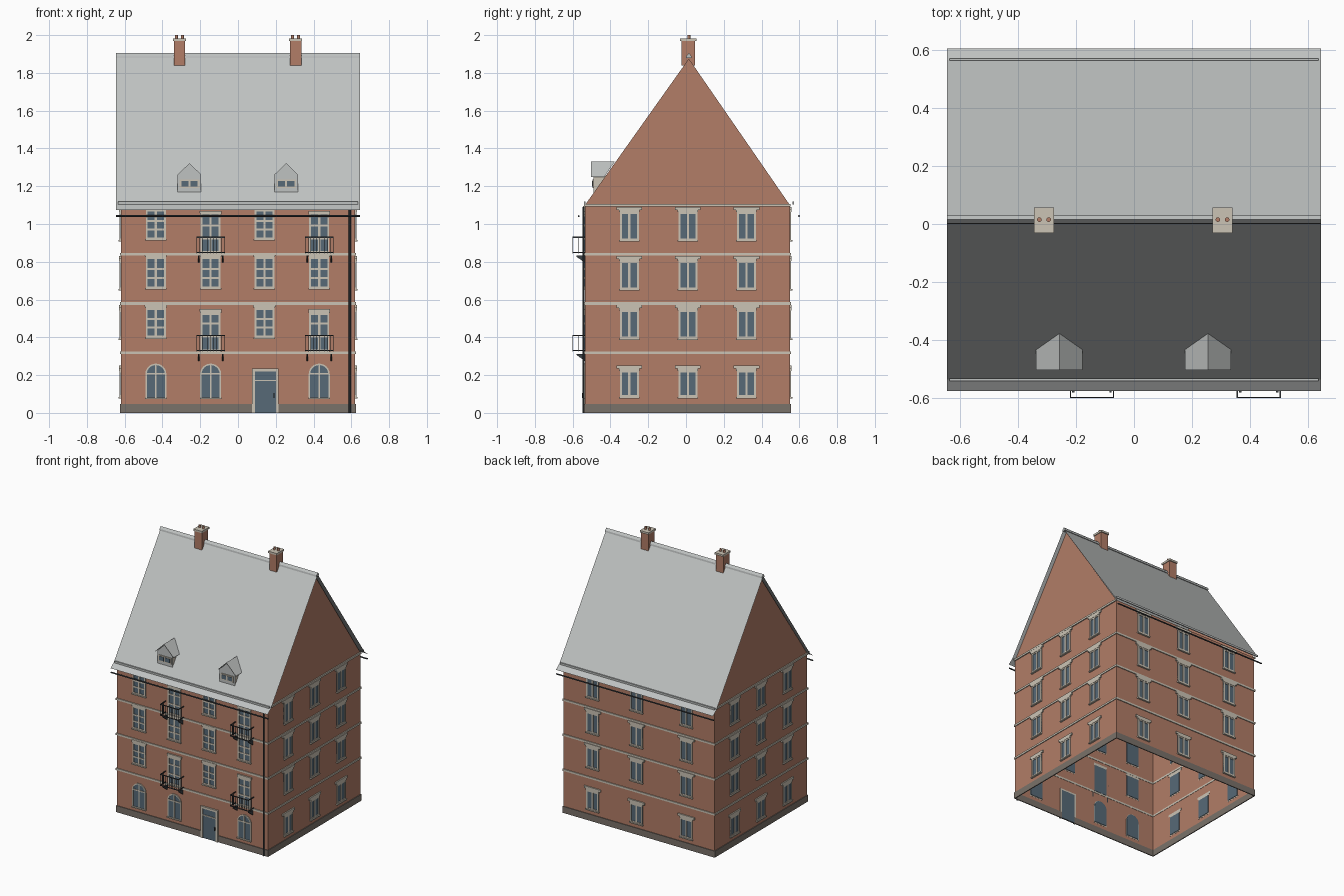
import bpy, bmesh, math
from mathutils import Matrix, Vector

if "Cube" in bpy.data.objects:
    bpy.data.objects.remove(bpy.data.objects["Cube"])

COLOURS = {
    "brick": (0.445, 0.205, 0.135), "roof_grey": (0.52, 0.54, 0.535),
    "trim_cream": (0.60, 0.55, 0.46), "glass_blue": (0.095, 0.142, 0.185),
    "plinth_stone": (0.195, 0.168, 0.144), "dark_metal": (0.045, 0.053, 0.06),
}
MATS = {}
for n, c in COLOURS.items():
    MATS[n] = bpy.data.materials.new(n)
    MATS[n].diffuse_color = (*c, 1)

parts = {}            # name -> (bmesh, material names)
I = Matrix.Identity(4)


def part(name, *mats):
    if name not in parts:
        parts[name] = (bmesh.new(), mats)
    return parts[name][0]


def box(bm, x0, x1, y0, y1, z0, z1, m=I):
    c = Vector(((x0 + x1) / 2, (y0 + y1) / 2, (z0 + z1) / 2))
    s = Matrix.Diagonal((x1 - x0, y1 - y0, z1 - z0, 1))
    bmesh.ops.create_cube(bm, size=1, matrix=m @ Matrix.Translation(c) @ s)


def prism(bm, pts, y0, y1, m=I):
    """Extrude an (x, z) outline along y."""
    a = [bm.verts.new(m @ Vector((x, y0, z))) for x, z in pts]
    b = [bm.verts.new(m @ Vector((x, y1, z))) for x, z in pts]
    fs = [bm.faces.new(a), bm.faces.new(b[::-1])]
    for i in range(len(pts)):
        j = (i + 1) % len(pts)
        fs.append(bm.faces.new((a[j], a[i], b[i], b[j])))
    bmesh.ops.recalc_face_normals(bm, faces=fs)


def tube(bm, r, p, q, sides=8):
    p, q = Vector(p), Vector(q)
    d = q - p
    m = Matrix.Translation((p + q) / 2) @ d.to_track_quat('Z', 'Y').to_matrix().to_4x4()
    bmesh.ops.create_cone(bm, cap_ends=True, segments=sides, radius1=r, radius2=r,
                          depth=d.length, matrix=m)


# Main dimensions
X, YF, YB, YR, EAVE = 0.62, -0.535, 0.55, 0.015, 1.10


def wall(angle, x, y):
    return Matrix.Translation((x, y, 0)) @ Matrix.Rotation(math.radians(angle), 4, 'Z')


FRONT, BACK = wall(0, 0, YF), wall(180, 0, YB)
RIGHT, LEFT = wall(90, X, 0), wall(-90, -X, 0)

# Shell walls, open underneath, with gables
bm = part("walls", "brick")
for y in (YF, YB):
    bm.faces.new([bm.verts.new(v) for v in
                  ((-X, y, 0), (X, y, 0), (X, y, EAVE), (-X, y, EAVE))])
for x in (-X, X):
    bm.faces.new([bm.verts.new((x, y, z)) for y, z in
                  ((YF, 0), (YB, 0), (YB, EAVE), (YR, 1.875), (YF, EAVE))])

# Plinth, floor bands and side cornices
for m, a, b in ((FRONT, -X, X), (BACK, -X, X), (RIGHT, YF, YB), (LEFT, -YB, -YF)):
    box(part("plinth", "plinth_stone"), a - .005, b + .005, -.005, .002, 0, .048, m)
    for z in (.32, .58, .84):
        box(part("floor_bands", "trim_cream"), a - .006, b + .006, -.006, .002, z - .008, z + .006, m)
    if m in (RIGHT, LEFT):
        box(part("cornices", "trim_cream"), a - .004, b + .004, -.008, .002, 1.093, 1.107, m)


def window(m, u, z0, z1, w=.05, bars=(), lintel=.068, head=.028):
    """Glazed window with frame, mullion, transoms, lintel and sill."""
    f, d = part("window_frames", "trim_cream"), -.007
    box(part("window_glass", "glass_blue"), u - w, u + w, -.003, .004, z0, z1, m)
    for s in (-1, 1):
        x = u + s * (w - .005)
        box(f, x - .005, x + .005, d, .001, z0, z1, m)
    box(f, u - .006, u + .006, d, .001, z0, z1, m)
    for t in (0.03, 0.97, *bars):
        z = z0 + t * (z1 - z0)
        box(f, u - w, u + w, d, .001, z - .005, z + .005, m)
    box(part("lintels", "trim_cream"), u - lintel, u + lintel, -.009, .001, z1 + head * .4, z1 + head, m)
    box(part("lintels"), u - w - .004, u + w + .004, -.009, .001, z1, z1 + head * .4, m)
    box(part("sills", "trim_cream"), u - w - .004, u + w + .004, -.013, .001, z0 - .008, z0, m)


# Side and back windows
ROWS = (.085, .395, .655, .915)
for z in ROWS:
    z1 = z + (.138 if z < .2 else .148)
    for m in (RIGHT, LEFT):
        for y in (-.30, .01, .32):
            window(m, y if m is RIGHT else -y, z, z1)
    for x in (-.38, -.02, .39):
        window(BACK, x, z, z1)


def arched_window(u, z0=.082, zs=.205, r=.053):
    arc = [(math.cos(math.pi * i / 12), math.sin(math.pi * i / 12)) for i in range(13)]
    def outline(q, zb):
        return [(u + q, zb)] + [(u + q * c, zs + q * s) for c, s in arc] + [(u - q, zb)]
    prism(part("window_glass"), outline(r, z0), -.003, .004, FRONT)
    o, i = outline(r + .003, z0), outline(r - .005, z0)
    f = part("window_frames")
    for k in range(len(o) - 1):
        if o[k] != o[k + 1]:
            prism(f, [o[k], o[k + 1], i[k + 1], i[k]], -.007, .001, FRONT)
    box(f, u - .004, u + .004, -.007, .001, z0, zs + r, FRONT)
    box(f, u - r, u + r, -.007, .001, zs - .002, zs + .007, FRONT)
    box(part("sills"), u - r - .004, u + r + .004, -.013, .001, z0 - .008, z0, FRONT)


def balcony(u, z, w=.076, out=.065, h=.085):
    """Railing on two triangular brackets."""
    b = part("balcony_railings", "dark_metal")
    for zz in (z + .005, z + h):
        box(b, u - w, u + w, -out, -out + .004, zz - .003, zz + .003, FRONT)
        for s in (-1, 1):
            x = u + s * (w - .002)
            box(b, x - .002, x + .002, -out, 0, zz - .003, zz + .003, FRONT)
    for k in range(11):
        x = u - w + .002 + k * (2 * w - .004) / 10
        box(b, x - .0012, x + .0012, -out, -out + .003, z, z + h, FRONT)
    for s in (-1, 1):
        x = u + s * (w - .002)
        box(b, x - .0015, x + .0015, -.034, -.031, z, z + h, FRONT)
        x = u + s * (w - .012)
        turn = FRONT @ Matrix.Translation((x, 0, 0)) @ Matrix.Rotation(math.radians(90), 4, 'Z')
        prism(part("balcony_brackets", "dark_metal"),
              [(0, z - .012), (-.045, z - .012), (-.045, z - .018), (0, z - .05)], -.004, .004, turn)


# Front windows, french windows and balconies
COLS = (-.435, -.145, .14, .43)
for i, u in enumerate(COLS):
    if i != 2:
        arched_window(u)
    window(FRONT, u, .66, .825, .053, (.33, .62), .06, .02)
    for z in (.325, .845):
        if i % 2:
            window(FRONT, u, z, z + .205, .053, (.38, .72), .058, .02)
            balcony(u, z)
        else:
            window(FRONT, u, z + .075, z + .23, .053, (.33, .62), .06, .02)

# Door with surround
box(part("door", "glass_blue"), .088, .202, -.006, .004, 0, .222, FRONT)
f = part("door_surround", "trim_cream")
for x0, x1, z0, z1 in ((.075, .09, 0, .235), (.2, .215, 0, .235), (.09, .2, .22, .235), (.09, .2, .168, .175)):
    box(f, x0, x1, -.012, .001, z0, z1, FRONT)
box(part("door_handle", "dark_metal"), .187, .192, -.016, -.005, .08, .105, FRONT)

# Roof sheet with flatter eaves
RX = .645
prof = [(-.575, 1.075), (-.535, 1.105), (YR, 1.89), (2 * YR + .535, 1.105), (2 * YR + .575, 1.075)]
bm = part("roof", "roof_grey")
rows = [[bm.verts.new((x, y, z)) for x in (-RX, RX)] for y, z in prof]
for a, b in zip(rows, rows[1:]):
    bm.faces.new((a[0], a[1], b[1], b[0]))

# Ridge cap, snow rails, gutters and downpipe
turn = Matrix.Rotation(math.radians(90), 4, 'Z')
prism(part("ridge_cap", "roof_grey"),
      [(0, 1.878), (.002, 1.89), (YR, 1.905), (.028, 1.89), (.03, 1.878)], -RX, RX, turn)
for y in (-.537, 2 * YR + .537):
    box(part("snow_rails", "roof_grey"), -.635, .635, y - .004, y + .004, 1.104, 1.118)
for y in (-.568, .598):
    tube(part("gutters", "dark_metal"), .005, (-RX, y, 1.042), (RX, y, 1.042))
tube(part("downpipe", "dark_metal"), .006, (.592, YF - .008, 0), (.592, YF - .008, 1.09))

# Dormers
for cx in (-.257, .255):
    m = Matrix.Translation((cx, 0, 0))
    prism(part("dormer_bodies", "trim_cream", "roof_grey"),
          [(-.062, 1.15), (.062, 1.15), (.062, 1.262), (0, 1.322), (-.062, 1.262)], -.49, -.425, m)
    bm = part("dormer_roofs", "roof_grey")
    for s in (-1, 1):
        vs = [bm.verts.new((cx + x, y, z)) for x, y, z in
              ((0, -.503, 1.33), (s * .08, -.503, 1.25), (s * .08, -.433, 1.25), (0, -.377, 1.33))]
        bm.faces.new(vs if s < 0 else vs[::-1])
    box(part("dormer_frames", "trim_cream"), -.052, .052, -.495, -.489, 1.19, 1.236, m)
    for s in (-1, 1):
        box(part("dormer_glass", "glass_blue"), s * .024 - .019, s * .024 + .019,
            -.497, -.49, 1.198, 1.228, m)
for f in parts["dormer_bodies"][0].faces:      # grey fronts
    f.normal_update()
    f.material_index = int(f.normal.y < -.9)

# Chimneys with caps and pots
for cx in (-.31, .305):
    box(part("chimneys", "brick"), cx - .03, cx + .03, -.025, .048, 1.84, 1.968)
    box(part("chimney_caps", "trim_cream"), cx - .035, cx + .035, -.031, .056, 1.968, 1.982)
    for s in (-1, 1):
        tube(part("chimney_pots", "brick"), .008, (cx + s * .016, YR, 1.98), (cx + s * .016, YR, 2.0), 12)

# Write the parts out as objects
for name, (bm, mats) in parts.items():
    me = bpy.data.meshes.new(name)
    bm.to_mesh(me)
    bm.free()
    for n in mats:
        me.materials.append(MATS[n])
    bpy.context.collection.objects.link(bpy.data.objects.new(name, me))

for m in bpy.data.materials:
    if m.users and not m.is_grease_pencil:
        m.use_nodes = True
        m.node_tree.nodes["Principled BSDF"].inputs["Base Color"].default_value = m.diffuse_color
